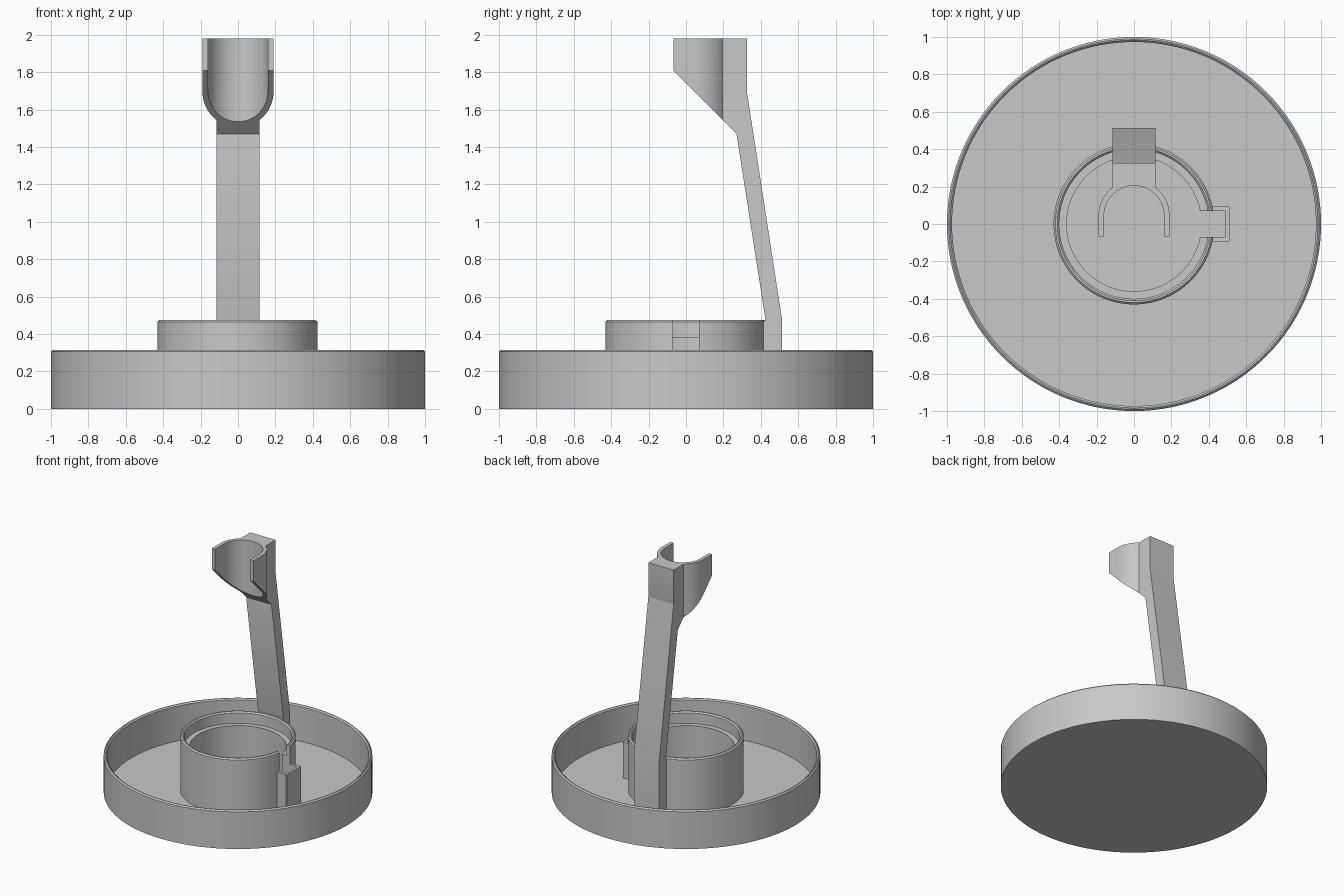
import bpy
import bmesh
from math import sin, cos, pi, sqrt, radians
from mathutils import Vector

cube = bpy.data.objects.get("Cube")
if cube:
    bpy.data.objects.remove(cube, do_unlink=True)

grey = bpy.data.materials.new("plain_grey")
grey.use_nodes = True
grey.diffuse_color = (0.58, 0.58, 0.58, 1)
grey.node_tree.nodes["Principled BSDF"].inputs["Base Color"].default_value = grey.diffuse_color


def finish(bm, name, smooth=True):
    """Turn a bmesh into a named, shaded object."""
    bmesh.ops.remove_doubles(bm, verts=bm.verts, dist=1e-5)
    bmesh.ops.recalc_face_normals(bm, faces=bm.faces)
    mesh = bpy.data.meshes.new(name)
    bm.to_mesh(mesh)
    bm.free()
    mesh.materials.append(grey)
    obj = bpy.data.objects.new(name, mesh)
    bpy.context.collection.objects.link(obj)
    if smooth:
        shade(obj)
    return obj


def shade(obj):
    bpy.ops.object.select_all(action="DESELECT")
    obj.select_set(True)
    bpy.context.view_layer.objects.active = obj
    bpy.ops.object.shade_smooth_by_angle(angle=radians(30))


def lathe(profile, closed, steps=128):
    """Revolve (radius, height) points around z."""
    bm = bmesh.new()
    verts = [bm.verts.new((r, 0, z)) for r, z in profile]
    pairs = list(zip(verts, verts[1:]))
    if closed:
        pairs.append((verts[-1], verts[0]))
    edges = [bm.edges.new(p) for p in pairs]
    bmesh.ops.spin(bm, geom=verts + edges, cent=(0, 0, 0), axis=(0, 0, 1),
                   angle=2 * pi, steps=steps, use_merge=True)
    return bm


def prism(points, offset):
    """Extrude a closed outline of 3D points along an offset."""
    bm = bmesh.new()
    face = bm.faces.new([bm.verts.new(p) for p in points])
    moved = bmesh.ops.extrude_face_region(bm, geom=[face], use_keep_orig=True)["geom"]
    bmesh.ops.translate(bm, vec=offset,
                        verts=[g for g in moved if isinstance(g, bmesh.types.BMVert)])
    return bm


def cut(bm, point, normal):
    """Remove what lies beyond a plane and close the opening."""
    result = bmesh.ops.bisect_plane(bm, geom=bm.verts[:] + bm.edges[:] + bm.faces[:],
                                    plane_co=point, plane_no=normal, clear_outer=True)
    edges = [g for g in result["geom_cut"] if isinstance(g, bmesh.types.BMEdge)]
    bmesh.ops.holes_fill(bm, edges=edges, sides=0)


# Shallow round tray
finish(lathe([(0, 0), (1, 0), (1, 0.305), (0.99, 0.315), (0.983, 0.315),
              (0.973, 0.305), (0.973, 0.02), (0, 0.02)], False), "tray")

# Central cup with an inner ledge, slotted on its left side
cup = finish(lathe([(0.36, 0.01), (0.43, 0.01), (0.43, 0.465), (0.42, 0.475),
                    (0.41, 0.475), (0.4, 0.465), (0.4, 0.38), (0.36, 0.38)], True),
             "cup", smooth=False)
slot = [(0.2, -0.07, -0.1), (0.6, -0.07, -0.1), (0.6, 0.07, -0.1), (0.2, 0.07, -0.1)]
cutter = finish(prism(slot, (0, 0, 0.8)), "slot_cutter", smooth=False)
cutter.hide_render = True
mod = cup.modifiers.new("slot", "BOOLEAN")
mod.operation = "DIFFERENCE"
mod.solver = "EXACT"
mod.object = cutter
bpy.context.view_layer.objects.active = cup
bpy.ops.object.modifier_apply(modifier=mod.name)
bpy.data.objects.remove(cutter, do_unlink=True)
shade(cup)

# Channel wrapped around the slot
half = [(0.39, 0.095), (0.505, 0.095), (0.51, 0.09)]
inner = [(0.49, 0.07), (0.39, 0.07)]
plan = half + [(x, -y) for x, y in reversed(half)]
plan += [(x, -y) for x, y in reversed(inner)] + inner
finish(prism([(x, y, 0.01) for x, y in plan], (0, 0, 0.305)), "slot_channel")

# Leaning arm
W = 0.115
FRONT, BACK = (0.27, 1.47), (0.325, 1.7)
side = [(0.405, 0.01), (0.513, 0.01), (0.513, 0.48), BACK, FRONT,
        (0.425, 0.475), (0.405, 0.46)]
finish(prism([(-W, y, z) for y, z in side], (2 * W, 0, 0)), "arm")

# Open cradle and its backing block, as one plan outline
CY, R_IN, R_OUT, TIP, TOP = 0.045, 0.16, 0.19, -0.068, 1.98
N = 32
arc_in = [(R_IN * cos(pi * i / N), CY + R_IN * sin(pi * i / N)) for i in range(N + 1)]
meet_y = sqrt(R_OUT ** 2 - W ** 2)
meet = math_angle = Vector((W, meet_y)).angle(Vector((1, 0)))
arc_out = [(R_OUT * cos(meet * i / 12), CY + R_OUT * sin(meet * i / 12)) for i in range(13)]
right = [(R_OUT, TIP)] + arc_out + [(W, BACK[0])]
plan = right + [(-x, y) for x, y in reversed(right)]
plan += [(-R_IN, TIP)] + list(reversed(arc_in)) + [(R_IN, TIP)]
cradle = prism([(x, y, 1.3) for x, y in plan], (0, 0, TOP - 1.3))
cut(cradle, (0, *FRONT), (0, -1, -1))
# Trim the block where it meets the arm
along = Vector((0, BACK[0] - FRONT[0], BACK[1] - FRONT[1]))
cut(cradle, (0, *FRONT), (0, along.z, -along.y))
finish(cradle, "cradle")
